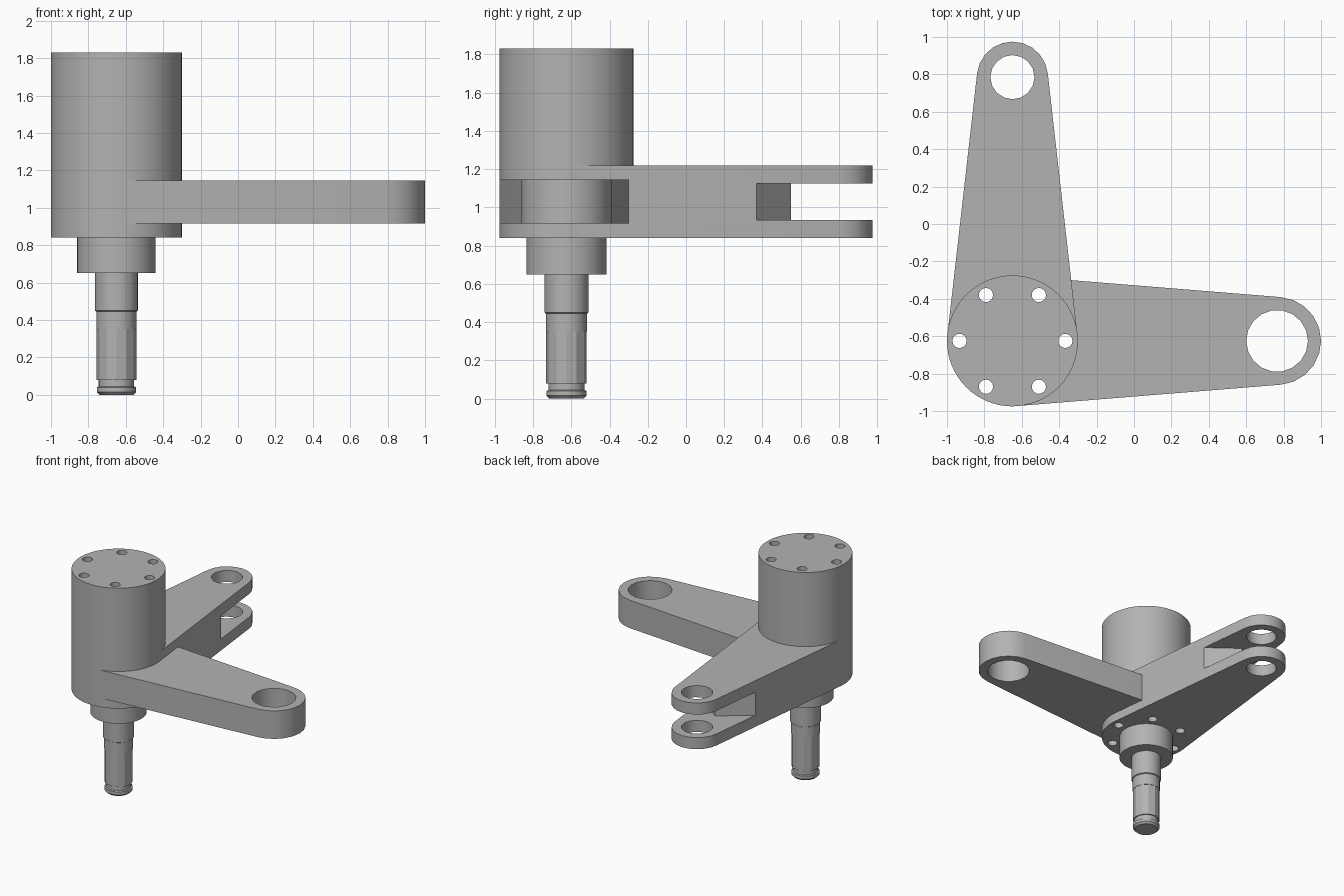
import bpy
import bmesh
from math import pi, cos, sin, acos, radians
from mathutils import Matrix

if "Cube" in bpy.data.objects:
    bpy.data.objects.remove(bpy.data.objects["Cube"])

HUB = Matrix.Translation((-0.65, -0.625, 0))
BODY_R = 0.35

grey = bpy.data.materials.new("steel grey")
grey.use_nodes = True
GREY = (0.45, 0.45, 0.45, 1)
grey.diffuse_color = GREY
grey.node_tree.nodes["Principled BSDF"].inputs["Base Color"].default_value = GREY


def circle(r, sides, cx=0, cy=0):
    return [(cx + r * cos(2 * pi * i / sides), cy + r * sin(2 * pi * i / sides))
            for i in range(sides)]


def make_object(name, bm, turn=0):
    bmesh.ops.recalc_face_normals(bm, faces=bm.faces)
    mesh = bpy.data.meshes.new(name)
    bm.to_mesh(mesh)
    bm.free()
    mesh.materials.append(grey)
    ob = bpy.data.objects.new(name, mesh)
    bpy.context.collection.objects.link(ob)
    ob.matrix_world = HUB @ Matrix.Rotation(turn, 4, 'Z')
    return ob


def prism(name, outline, z0, z1, turn=0):
    bm = bmesh.new()
    face = bm.faces.new([bm.verts.new((x, y, z0)) for x, y in outline])
    grown = bmesh.ops.extrude_face_region(bm, geom=[face])["geom"]
    tops = [v for v in grown if isinstance(v, bmesh.types.BMVert)]
    bmesh.ops.translate(bm, verts=tops, vec=(0, 0, z1 - z0))
    return make_object(name, bm, turn)


def lathe(name, profile, sides):
    """Stack rings of (radius, height) and close both ends."""
    bm = bmesh.new()
    rings = [[bm.verts.new((x, y, z)) for x, y in circle(r, sides)] for r, z in profile]
    for low, high in zip(rings, rings[1:]):
        for i in range(sides):
            j = (i + 1) % sides
            bm.faces.new((low[i], low[j], high[j], high[i]))
    bm.faces.new(rings[0])
    bm.faces.new(rings[-1])
    return make_object(name, bm)


def arm_outline(length, end_r, steps=10):
    """Taper from the body's tangent points to a rounded end."""
    root_r = BODY_R - 0.001
    a = acos((BODY_R - end_r) / length)
    pts = [(root_r * cos(a), -root_r * sin(a))]
    for i in range(steps + 1):
        t = -a + 2 * a * i / steps
        pts.append((length + end_r * cos(t), end_r * sin(t)))
    return pts + [(root_r * cos(a), root_r * sin(a))]


def cut(ob, cutters):
    bpy.context.view_layer.objects.active = ob
    for c in cutters:
        mod = ob.modifiers.new("cut", 'BOOLEAN')
        mod.operation = 'DIFFERENCE'
        mod.solver = 'EXACT'
        mod.object = c
        bpy.ops.object.modifier_apply(modifier=mod.name)


def smooth(ob, angle):
    bpy.ops.object.select_all(action='DESELECT')
    ob.select_set(True)
    bpy.context.view_layer.objects.active = ob
    bpy.ops.object.shade_smooth_by_angle(angle=radians(angle))


# Main body and the two arms
body = prism("main_body", circle(BODY_R, 64), 0.84, 1.83)
side_arm = prism("side_arm", arm_outline(1.415, 0.235), 0.915, 1.145)
fork_arm = prism("fork_arm", arm_outline(1.41, 0.19), 0.84, 1.22, pi / 2)

# Cutters: bolt holes, pin holes and the fork slot with its pointed end wall
bolts = [prism("bolt_hole_cutter", circle(0.038, 16, x, y), 0.5, 2)
         for x, y in circle(0.283, 6)]
side_pin = prism("side_pin_cutter", circle(0.165, 18, 1.415), 0.5, 2)
fork_pin = prism("fork_pin_cutter", circle(0.118, 16, 1.41), 0.5, 2, pi / 2)
slot = prism("fork_slot_cutter",
             [(0.87, -0.4), (1.8, -0.4), (1.8, 0.4), (0.87, 0.4), (1.175, 0)],
             0.935, 1.125, pi / 2)
bpy.context.view_layer.update()

cut(body, bolts)
cut(side_arm, bolts + [side_pin])
cut(fork_arm, bolts + [fork_pin, slot])
for c in bolts + [side_pin, fork_pin, slot]:
    bpy.data.objects.remove(c)

# Collar and stepped shaft below the body
collar = lathe("collar", [(0.21, 0.65), (0.21, 0.84)], 48)
shaft = lathe("upper_shaft", [(0.107, 0.35), (0.107, 0.445), (0.115, 0.45), (0.115, 0.65)], 32)
flats = lathe("faceted_shaft", [(0.106, 0.08), (0.106, 0.35)], 12)
tip = lathe("grooved_tip", [(0.09, 0), (0.105, 0.015), (0.105, 0.04),
                            (0.095, 0.045), (0.095, 0.08)], 32)

for ob in (body, side_arm, fork_arm, collar, shaft, tip):
    smooth(ob, 30)
smooth(flats, 10)
